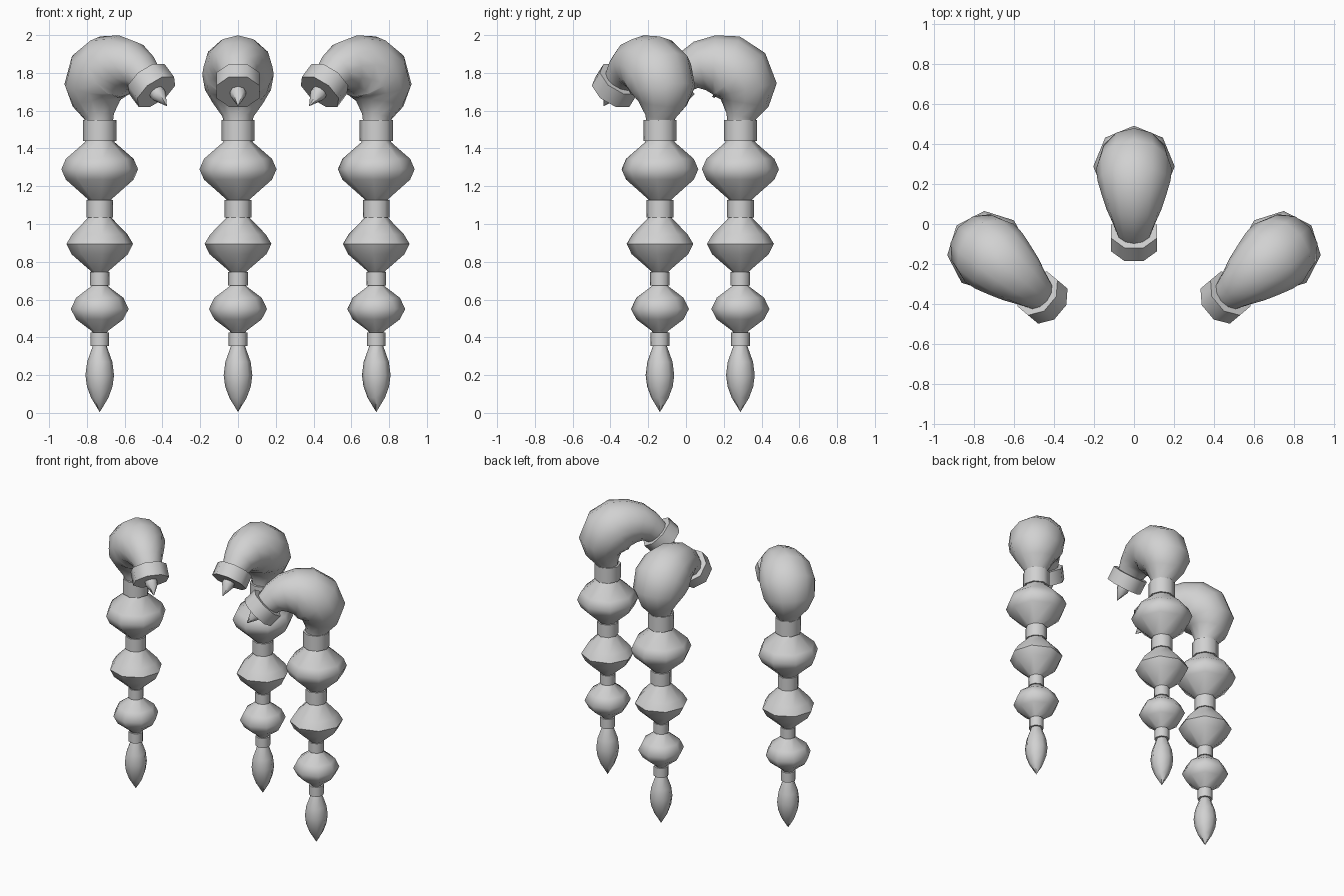
import bpy, bmesh, math
from mathutils import Vector, Matrix

if "Cube" in bpy.data.objects:
    bpy.data.objects.remove(bpy.data.objects["Cube"])

grey = bpy.data.materials.new("light grey")
grey.diffuse_color = (0.64, 0.64, 0.64, 1)
grey.use_nodes = True
grey.node_tree.nodes["Principled BSDF"].inputs["Base Color"].default_value = grey.diffuse_color


def finish(bm, name, matrix):
    bmesh.ops.recalc_face_normals(bm, faces=bm.faces)
    mesh = bpy.data.meshes.new(name)
    bm.to_mesh(mesh)
    bm.free()
    mesh.materials.append(grey)
    ob = bpy.data.objects.new(name, mesh)
    bpy.context.collection.objects.link(ob)
    ob.matrix_world = matrix
    bpy.ops.object.select_all(action='DESELECT')
    ob.select_set(True)
    bpy.context.view_layer.objects.active = ob
    bpy.ops.object.shade_smooth_by_angle(angle=math.radians(52))
    return ob


def skin(bm, rings):
    """Bridge vertex rings in order and close both ends."""
    n = len(rings[0])
    for a, b in zip(rings, rings[1:]):
        for i in range(n):
            j = (i + 1) % n
            bm.faces.new((a[i], a[j], b[j], b[i]))
    bm.faces.new(rings[0])
    bm.faces.new(rings[-1])


def lathe(name, profile, matrix, sides=8, phase=0.0):
    """Turned solid from (radius, height) points."""
    bm = bmesh.new()
    rings = []
    for r, z in profile:
        ang = [phase + math.tau * i / sides for i in range(sides)]
        rings.append([bm.verts.new((r * math.cos(a), r * math.sin(a), z)) for a in ang])
    skin(bm, rings)
    bmesh.ops.remove_doubles(bm, verts=bm.verts, dist=0.0005)
    return finish(bm, name, matrix)


def bent_head(name, path, matrix, sides=12):
    """Swept tube along (forward, height, radius) points; forward is -y."""
    bm = bmesh.new()
    rings = []
    for k, (f, z, r) in enumerate(path):
        a, b = path[max(k - 1, 0)], path[min(k + 1, len(path) - 1)]
        t = Vector((0, a[0] - b[0], b[1] - a[1])).normalized()
        side = Vector((1, 0, 0))
        up = t.cross(side)
        c = Vector((0, -f, z))
        ang = [math.tau * i / sides for i in range(sides)]
        rings.append([bm.verts.new(c + side * (r * 1.04 * math.cos(q)) + up * (r * math.sin(q)))
                      for q in ang])
    skin(bm, rings)
    return finish(bm, name, matrix)


# Profiles of the hanging chain
TIP = [(0.0005, 0.005), (0.046, 0.08), (0.068, 0.14), (0.076, 0.2), (0.067, 0.27), (0.035, 0.36)]
COLLARS = [(0.05, 0.355, 0.425), (0.052, 0.675, 0.745), (0.071, 1.035, 1.127), (0.088, 1.44, 1.55)]
BEADS = [
    [(0.035, 0.42), (0.045, 0.435), (0.125, 0.495), (0.154, 0.55), (0.125, 0.61), (0.045, 0.67), (0.04, 0.68)],
    [(0.04, 0.74), (0.052, 0.755), (0.15, 0.84), (0.177, 0.895), (0.147, 0.945), (0.065, 1.03), (0.06, 1.04)],
    [(0.055, 1.12), (0.067, 1.135), (0.18, 1.235), (0.204, 1.29), (0.18, 1.345), (0.08, 1.432), (0.075, 1.445)],
]
HEAD = [(0, 1.53, 0.07), (-0.005, 1.57, 0.08), (-0.022, 1.64, 0.128), (-0.028, 1.71, 0.168),
        (0.01, 1.79, 0.182), (0.07, 1.83, 0.176), (0.14, 1.843, 0.156), (0.215, 1.837, 0.132),
        (0.28, 1.808, 0.104), (0.335, 1.76, 0.082)]

# Three identical arms, the outer two turned inwards
for label, x, y, turn in (("left", -0.732, -0.138, 50), ("middle", 0, 0.288, 0), ("right", 0.732, -0.138, -50)):
    base = Matrix.Translation((x, y, 0)) @ Matrix.Rotation(math.radians(turn), 4, 'Z')
    lathe(label + "_pointed_tip", TIP, base)
    for i, (r, z0, z1) in enumerate(COLLARS):
        lathe(f"{label}_collar_{i + 1}", [(r, z0), (r, z1)], base)
    for i, prof in enumerate(BEADS):
        lathe(f"{label}_bead_{i + 1}", prof, base)
    bent_head(label + "_bent_head", HEAD, base)
    # End cap and spike share an axis tilted forward and down
    tilt = base @ Matrix.Translation((0, -0.325, 1.768)) @ Matrix.Rotation(math.radians(136), 4, 'X')
    lathe(label + "_end_cap", [(0.124, 0), (0.124, 0.095)], tilt, phase=math.pi / 8)
    lathe(label + "_spike", [(0.042, 0.09), (0.042, 0.12), (0.0004, 0.2)], tilt)
